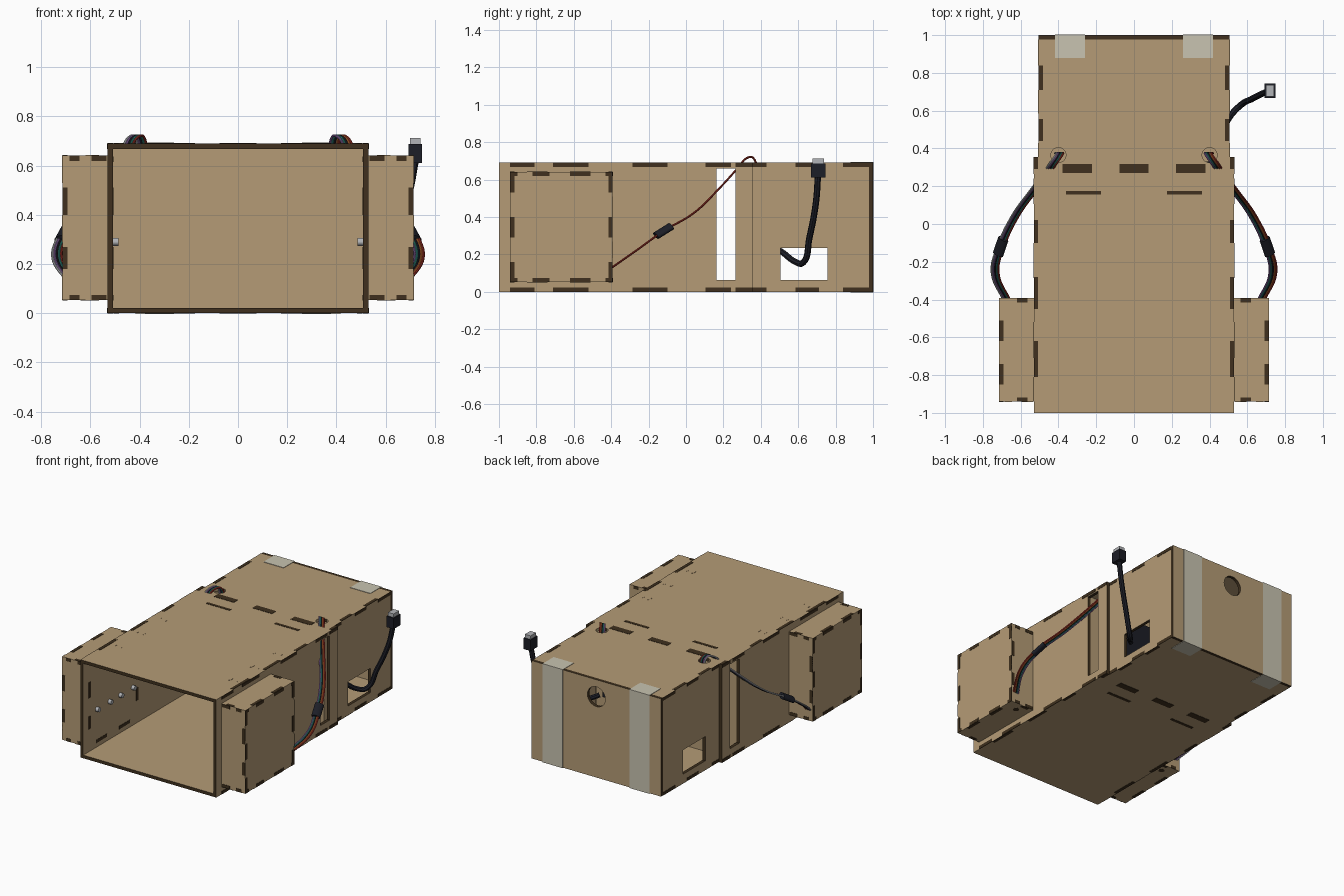
import bpy, bmesh
from mathutils import Vector

cube = bpy.data.objects.get("Cube")
if cube:
    bpy.data.objects.remove(cube, do_unlink=True)


def material(name, r, g, b):
    m = bpy.data.materials.new(name)
    m.use_nodes = True
    m.diffuse_color = (r, g, b, 1)
    m.node_tree.nodes["Principled BSDF"].inputs["Base Color"].default_value = (r, g, b, 1)
    return m


WOOD = material("plywood", 0.46, 0.33, 0.18)
BURNT = material("burnt_edge", 0.05, 0.03, 0.013)
TAPE = material("tape", 0.58, 0.55, 0.44)
BLACK = material("black_plastic", 0.012, 0.013, 0.02)
METAL = material("grey_metal", 0.45, 0.46, 0.48)
RED = material("red_wire", 0.35, 0.03, 0.02)
ORANGE = material("orange_wire", 0.55, 0.14, 0.03)
TEAL = material("teal_wire", 0.03, 0.25, 0.2)
PURPLE = material("purple_wire", 0.25, 0.13, 0.36)

T = 0.022                      # sheet thickness
H = 0.69                       # case height
W, WB = 0.53, 0.505            # half widths, front and rear
STEP = 0.355                   # where the case narrows


def finish(name, bm, mats):
    me = bpy.data.meshes.new(name)
    bmesh.ops.recalc_face_normals(bm, faces=bm.faces)
    bm.to_mesh(me)
    bm.free()
    for m in mats:
        me.materials.append(m)
    ob = bpy.data.objects.new(name, me)
    bpy.context.collection.objects.link(ob)
    return ob


def box(name, x, y, z, *mats):
    """Box from three (low, high) ranges."""
    bm = bmesh.new()
    bmesh.ops.create_cube(bm, size=1)
    for v in bm.verts:
        v.co = Vector([(a + b) / 2 + c * abs(b - a) for (a, b), c in zip((x, y, z), v.co)])
    return finish(name, bm, mats or [WOOD])


def rod(name, centre, radius, depth, axis, mat, stretch=1):
    bm = bmesh.new()
    bmesh.ops.create_cone(bm, cap_ends=True, segments=20, radius1=radius, radius2=radius, depth=depth)
    rot = Vector((0, 0, 1)).rotation_difference(Vector(axis))
    for v in bm.verts:
        v.co.y *= stretch
        v.co = rot @ v.co + Vector(centre)
    ob = finish(name, bm, [mat])
    return ob


def cut(ob, *cutters):
    for c in cutters:
        c.hide_render = True
        mod = ob.modifiers.new("cut", "BOOLEAN")
        mod.operation, mod.solver, mod.object = "DIFFERENCE", "EXACT", c
        bpy.context.view_layer.objects.active = ob
        bpy.ops.object.modifier_apply(modifier=mod.name)
        bpy.data.objects.remove(c, do_unlink=True)


def burn(ob, test):
    """Burnt colour on the faces whose normal passes the test."""
    ob.data.materials.clear()
    for m in (WOOD, BURNT):
        ob.data.materials.append(m)
    for p in ob.data.polygons:
        p.material_index = int(test(p.normal))


def deck(name, z0):
    half = [(W, -1), (W, STEP), (WB, STEP), (WB, 1 - T)]
    outline = half + [(-x, y) for x, y in reversed(half)]
    bm = bmesh.new()
    f = bm.faces.new([bm.verts.new((x, y, z0)) for x, y in outline])
    up = bmesh.ops.extrude_face_region(bm, geom=[f])["geom"]
    bmesh.ops.translate(bm, vec=(0, 0, T), verts=[v for v in up if isinstance(v, bmesh.types.BMVert)])
    return finish(name, bm, [WOOD])


# Top and bottom sheets, the top with two wire holes
top = deck("top_sheet", H - T)
cut(top, *[rod("hole", (s * 0.4, 0.365, H), 0.04, 0.1, (0, 0, 1), WOOD) for s in (-1, 1)])
bottom = deck("bottom_sheet", 0)
for sheet in (top, bottom):
    burn(sheet, lambda n: abs(n.y) > 0.9)

# Back sheet with round hole
back = box("back_sheet", (-WB, WB), (1 - T, 1), (0, H))
cut(back, rod("hole", (0, 1, 0.57), 0.07, 0.2, (0, 1, 0), WOOD))
burn(back, lambda n: abs(n.y) < 0.9)

# Inner partitions, with a shallow panel on the front one
box("front_partition", (-W + T, W - T), (0.142, 0.163), (T, H - T))
box("partition_panel", (-0.475, 0.475), (0.139, 0.143), (0.09, 0.577))
box("rear_partition", (-WB + T, WB - T), (0.27, 0.315), (T, H - T))
box("circuit_board", (0.14, 0.42), (0.315, 0.33), (0.2, 0.5), BLACK)

FINGERS_UP = [(-0.81, -0.62), (-0.45, -0.28), (-0.1, 0.02), (0.29, STEP)]
FINGERS_UP_REAR = [(0.44, 0.555), (0.71, 0.84)]
FINGERS_OUT = [(-0.94, -0.81), (-0.71, -0.52), (-0.285, -0.1), (0.105, 0.24), (0.265, STEP)]
FINGERS_OUT_REAR = [(STEP, 0.43), (0.585, 0.71), (0.84, 0.978)]
E = 0.002                      # finger plate projection

for s, side in ((1, "left"), (-1, "right")):
    def sx(a, b):
        return tuple(sorted((s * a, s * b)))

    def plate(name, x, y, z, mat=BURNT):
        box(f"{side}_{name}", sx(*x), y, z, mat)

    # Side sheets with slot and window
    wall = box(f"{side}_front_wall", sx(W - T, W), (-1, STEP), (T, H - T))
    cut(wall, box("slot", sx(0.4, 0.6), (0.163, 0.265), (0.064, 0.66)))
    burn(wall, lambda n: abs(n.x) < 0.9)
    rear = box(f"{side}_rear_wall", sx(WB - T, WB), (0.32, 1 - T), (T, H - T))
    cut(rear, box("window", sx(0.4, 0.6), (0.505, 0.757), (0.064, 0.235)))
    burn(rear, lambda n: abs(n.x) < 0.9)

    # Case finger joints
    for z, zo, zi in (("top", H, H - T), ("bottom", 0, T)):
        d = E if zo else -E
        skin = tuple(sorted((zo + d, zo - d)))
        for edge, ups, outs in ((W, FINGERS_UP, FINGERS_OUT), (WB, FINGERS_UP_REAR, FINGERS_OUT_REAR)):
            for y in ups:
                plate(f"{z}_finger", (edge - T, edge), y, skin)
            for y in outs:
                plate(f"{z}_side_finger", (edge - E, edge + E), y, tuple(sorted((zo, zi))))
        # Partition tabs
        plate(f"{z}_thin_tab", (0.175, 0.36), (0.155, 0.176), skin)
        plate(f"{z}_thick_tab", (0.222, 0.378), (0.27, 0.317), skin)
        if s > 0:
            plate(f"{z}_middle_tab", (-0.076, 0.076), (0.27, 0.317), skin)
        # Tape wrapped over the back edge
        plate(f"{z}_tape", (0.26, 0.417), (0.88, 1.003), tuple(sorted((zo, zo + 1.5 * d))), TAPE)
    plate("back_tape", (0.26, 0.417), (1, 1.003), (0, H), TAPE)

    # Oval pegs on top
    for y in (-0.2, -0.45, -0.69):
        for x in (0.425, 0.475):
            rod(f"{side}_oval_peg", (s * x, y, H), 0.011, 0.002, (0, 0, 1), WOOD, 2)

    # Studs and slots on the inner wall
    for y in (-0.85, -0.71, -0.59, -0.45):
        rod(f"{side}_stud", (s * 0.5, y, 0.29), 0.016, 0.03, (1, 0, 0), METAL)
    for y in (-0.93, -0.4):
        for z in ((0.18, 0.27), (0.4, 0.51)):
            plate("inner_slot", (W - T - E, W - T + E), (y - 0.011, y + 0.011), z)
    for y in ((-0.86, -0.74), (-0.6, -0.48)):
        for z in (0.063, 0.625):
            plate("inner_slot", (W - T - E, W - T + E), y, (z - 0.011, z + 0.011))

    # Side pod and its finger joints
    X, Y0, Y1, Z0, Z1 = 0.714, -0.94, -0.393, 0.053, 0.64
    plate("pod", (W, X), (Y0, Y1), (Z0, Z1), WOOD)
    for lo, hi, o in ((Z1 - T, Z1, Z1), (Z0, Z0 + T, Z0)):
        skin = (o - E, o + E)
        for y in ((-0.85, -0.74), (-0.62, -0.51)):
            plate("pod_edge_finger", (X - T, X), y, skin)
        for y in ((Y0, -0.9), (-0.82, -0.73), (-0.62, -0.51), (-0.43, Y1)):
            plate("pod_side_finger", (X - E, X + E), y, (lo, hi))
        for o2, y in ((Y0, (Y0, Y0 + T)), (Y1, (Y1 - T, Y1))):
            plate("pod_end_finger", (0.565, 0.62), y, skin)
            for x in ((0.535, 0.595), (0.645, 0.685)):
                plate("pod_face_finger", x, (o2 - E, o2 + E), (lo, hi))
    for o, y in ((Y0, (Y0, Y0 + T)), (Y1, (Y1 - T, Y1))):
        for z in ((0.18, 0.27), (0.4, 0.51)):
            plate("pod_corner_finger", (X - T, X), (o - E, o + E), z)
        for z in ((0.07, 0.16), (0.29, 0.4), (0.53, 0.62)):
            plate("pod_side_finger", (X - E, X + E), y, z)
    rod(f"{side}_pod_hole", (s * 0.62, -0.46, Z0), 0.02, 0.003, (0, 0, 1), BURNT)


def cable(name, points, radius, mat):
    cu = bpy.data.curves.new(name, "CURVE")
    cu.dimensions = "3D"
    cu.bevel_depth, cu.bevel_resolution, cu.resolution_u = radius, 2, 8
    cu.use_fill_caps = True
    sp = cu.splines.new("BEZIER")
    sp.bezier_points.add(len(points) - 1)
    for bp, p in zip(sp.bezier_points, points):
        bp.co = p
        bp.handle_left_type = bp.handle_right_type = "AUTO"
    cu.materials.append(mat)
    ob = bpy.data.objects.new(name, cu)
    bpy.context.collection.objects.link(ob)
    bpy.ops.object.select_all(action="DESELECT")
    ob.select_set(True)
    bpy.context.view_layer.objects.active = ob
    bpy.ops.object.convert(target="MESH")
    bpy.ops.object.shade_smooth_by_angle()


# Flat wire bundles from the top holes through the slots to the pods
PATH = [(0.4, 0.375, 0.6), (0.4, 0.36, 0.715), (0.425, 0.325, 0.715), (0.455, 0.28, 0.665),
        (0.53, 0.18, 0.555), (0.63, 0.04, 0.42), (0.705, -0.12, 0.325),
        (0.735, -0.26, 0.225), (0.67, -0.41, 0.12)]
BUNDLES = {1: ("left", [PURPLE, TEAL, BLACK, ORANGE, RED]),
           -1: ("right", [RED, TEAL, BLACK, PURPLE, METAL])}
for s, (side, colours) in BUNDLES.items():
    for i, mat in enumerate(colours):
        off = (i - 2) * 0.009
        cable(f"{side}_wire", [(s * (x + off), y, z) for x, y, z in PATH], 0.0055, mat)
    sleeve_dir = Vector((s * 0.055, -0.16, -0.1)).normalized()
    rod(f"{side}_wire_sleeve", (s * 0.706, -0.12, 0.325), 0.03, 0.1, sleeve_dir, BLACK, 0.6)

# Power cable with plug, out of the left window
cable("power_cable", [(0.38, 0.42, 0.26), (0.47, 0.51, 0.215), (0.52, 0.585, 0.16), (0.56, 0.625, 0.155),
                      (0.62, 0.66, 0.29), (0.69, 0.695, 0.48), (0.72, 0.706, 0.63)], 0.017, BLACK)
box("plug_body", (0.692, 0.748), (0.667, 0.745), (0.61, 0.687), BLACK)
box("plug_tip", (0.698, 0.742), (0.676, 0.737), (0.687, 0.712), METAL)
